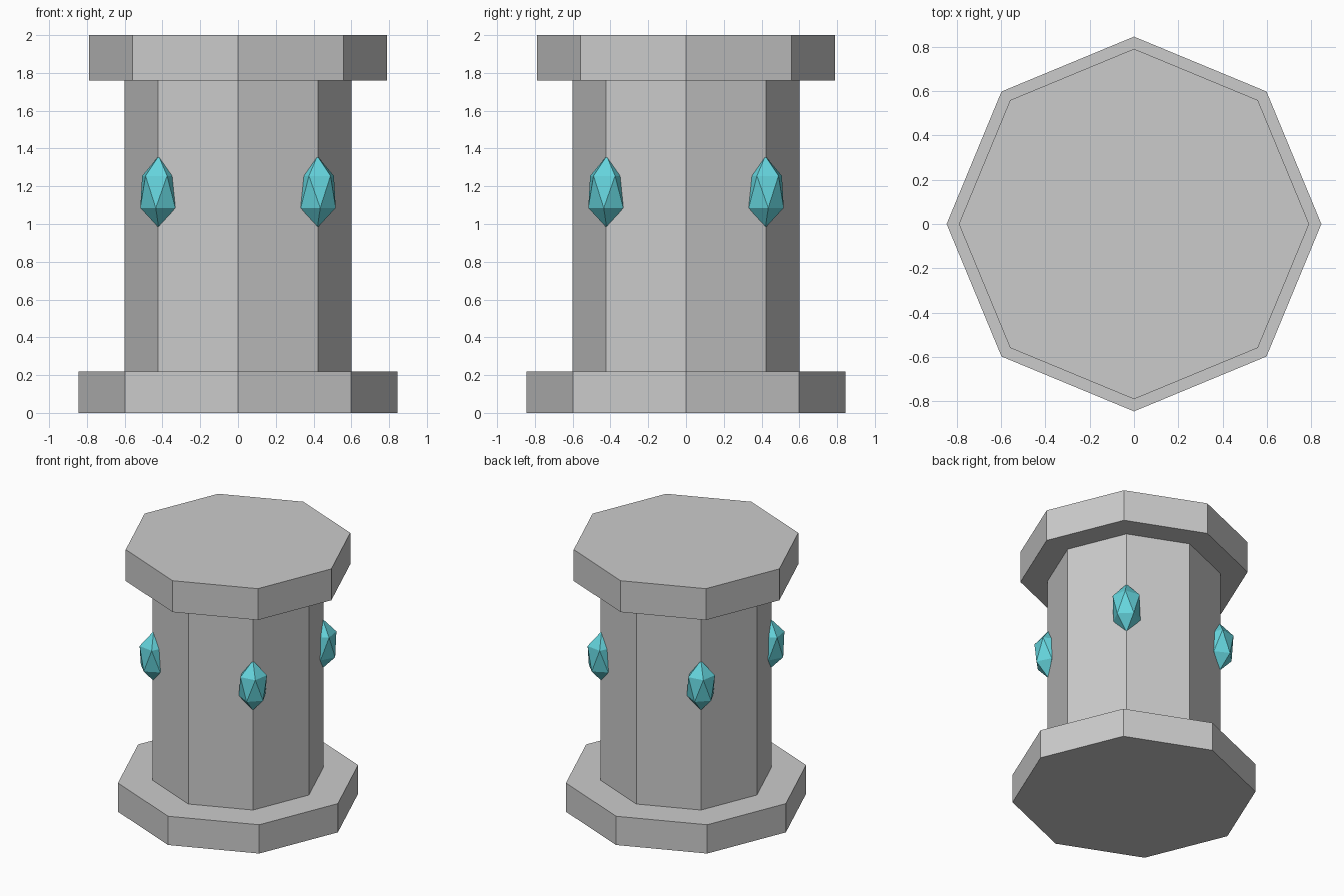
import bpy
from math import pi, cos, sin

if "Cube" in bpy.data.objects:
    bpy.data.objects.remove(bpy.data.objects["Cube"])


def octagon(name, radius, z0, z1):
    bpy.ops.mesh.primitive_cylinder_add(vertices=8, radius=radius, depth=z1 - z0,
                                        location=(0, 0, (z0 + z1) / 2))
    bpy.context.object.name = name


# Octagonal stone column
octagon("base", 0.845, 0.0, 0.22)
octagon("shaft", 0.60, 0.22, 1.76)
octagon("cap", 0.79, 1.76, 2.0)

# Crystals set into the four diagonal corners
mat = bpy.data.materials.new("crystal_cyan")
mat.diffuse_color = (0.13, 0.66, 0.72, 1)
mat.use_nodes = True
mat.node_tree.nodes["Principled BSDF"].inputs["Base Color"].default_value = mat.diffuse_color
for i in range(4):
    a = pi / 4 + i * pi / 2
    bpy.ops.mesh.primitive_ico_sphere_add(subdivisions=1, radius=1,
                                          location=(0.594 * cos(a), 0.594 * sin(a), 1.17),
                                          rotation=(0, 0, a))
    crystal = bpy.context.object
    crystal.name = f"crystal_{i + 1}"
    crystal.scale = (0.11, 0.11, 0.19)
    crystal.data.materials.append(mat)
